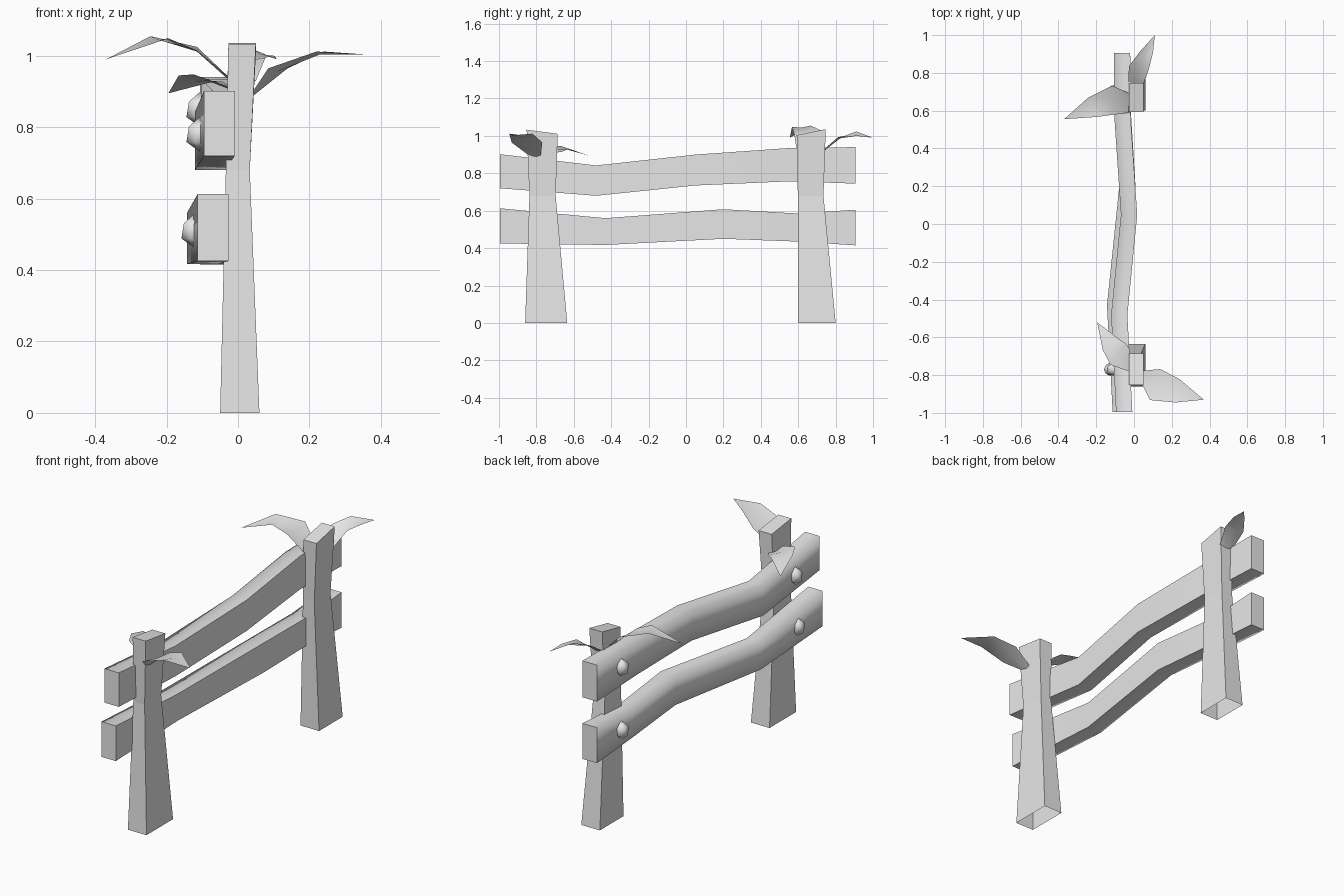
import bpy, bmesh
from mathutils import Vector

cube = bpy.data.objects.get("Cube")
if cube:
    bpy.data.objects.remove(cube, do_unlink=True)

grey = bpy.data.materials.new("plain_grey")
grey.use_nodes = True
COLOUR = (0.8, 0.8, 0.8, 1)
grey.diffuse_color = COLOUR
grey.node_tree.nodes["Principled BSDF"].inputs["Base Color"].default_value = COLOUR


def finish(name, bm, smooth):
    """Turn a bmesh into a named, coloured object."""
    for f in bm.faces:
        f.smooth = smooth
    mesh = bpy.data.meshes.new(name)
    bm.to_mesh(mesh)
    bm.free()
    mesh.materials.append(grey)
    obj = bpy.data.objects.new(name, mesh)
    bpy.context.collection.objects.link(obj)
    return obj


def loft(bm, rings):
    """Bridge rings of four corners; returns the rings of vertices."""
    rows = [[bm.verts.new(p) for p in ring] for ring in rings]
    for a, b in zip(rows, rows[1:]):
        for i in range(4):
            j = (i + 1) % 4
            bm.faces.new((a[i], a[j], b[j], b[i]))
    return rows


# Posts: tapered, slightly waisted, open underneath, slanted top
def post(name, levels, slant):
    bm = bmesh.new()
    rings = []
    for k, (z, x0, x1, y0, y1) in enumerate(levels):
        dz = slant if k == len(levels) - 1 else 0
        rings.append([(x0, y0, z - dz), (x1, y0, z - dz), (x1, y1, z + dz), (x0, y1, z + dz)])
    rows = loft(bm, rings)
    bm.faces.new(rows[-1])
    finish(name, bm, False)


post("front_post", [(0, -.05, .06, -.86, -.635), (.68, -.034, .033, -.837, -.697),
                    (1.022, -.027, .05, -.852, -.686)], -.011)
post("back_post", [(0, -.05, .06, .6, .8), (.68, -.034, .033, .598, .735),
                   (1.02, -.027, .05, .592, .747)], .016)


# Rails: wavy planks, soft on the outer side, crisp by the posts and ends
def rail(name, stations, half=.043):
    bm = bmesh.new()
    rings = [[(x - half, y, lo), (x - half, y, hi), (x + half, y, hi), (x + half, y, lo)]
             for y, x, lo, hi in stations]
    rows = loft(bm, rings)
    caps = [bm.faces.new(rows[0][::-1]), bm.faces.new(rows[-1])]
    bmesh.ops.recalc_face_normals(bm, faces=bm.faces)
    for f in caps:
        for e in f.edges:
            e.smooth = False
    for a, b in zip(rows, rows[1:]):
        for i in (2, 3):
            bm.edges.get((a[i], b[i])).smooth = False
    finish(name, bm, True)


rail("upper_rail", [(-.995, -.052, .72, .902), (-.48, -.078, .68, .842), (.05, -.026, .735, .9),
                    (.55, -.06, .757, .935), (.905, -.063, .745, .94)])
rail("lower_rail", [(-.995, -.07, .425, .613), (-.43, -.1, .417, .56), (.2, -.035, .45, .608),
                    (.6, -.06, .435, .585), (.905, -.063, .415, .605)])


# Round pegs on the outer face of the rails
def peg(name, x, y, z):
    bm = bmesh.new()
    bmesh.ops.create_icosphere(bm, subdivisions=1, radius=.048)
    bmesh.ops.scale(bm, vec=(.85, .8, 1), verts=bm.verts)
    bmesh.ops.translate(bm, vec=(x, y, z), verts=bm.verts)
    finish(name, bm, True)


for name, x, y, z in [("front_upper_peg", -.108, -.77, .78), ("back_upper_peg", -.108, .7, .85),
                      ("front_lower_peg", -.122, -.77, .51), ("back_lower_peg", -.108, .7, .515)]:
    peg(name, x, y, z)


# Leaves: thin curved blades given by centre points and half-width vectors
def leaf(name, stations, tip):
    bm = bmesh.new()
    rows = []
    for centre, side in stations:
        c, s = Vector(centre), Vector(side)
        rows.append([bm.verts.new(p) for p in (c - s, c + Vector((0, 0, -.008)), c + s)])
    end = bm.verts.new(tip)
    for a, b in zip(rows, rows[1:]):
        for i in (0, 1):
            bm.faces.new((a[i], a[i + 1], b[i + 1], b[i]))
    for i in (0, 1):
        bm.faces.new((rows[-1][i], rows[-1][i + 1], end))
    bmesh.ops.recalc_face_normals(bm, faces=bm.faces)
    if sum(f.normal.z for f in bm.faces) < 0:
        bmesh.ops.reverse_faces(bm, faces=bm.faces)
    finish(name, bm, True)


leaf("back_outer_leaf", [((-.02, .64, .935), (0, .05, 0)), ((-.115, .655, 1.02), (0, .077, .005)),
                         ((-.22, .617, 1.052), (-.025, .05, .003))], (-.37, .555, .99))
leaf("back_end_leaf", [((.01, .74, .93), (.04, 0, 0)), ((.025, .825, .995), (.052, -.01, 0)),
                       ((.065, .91, 1.012), (.036, 0, -.012))], (.11, 1, .99))
leaf("front_inner_leaf", [((.035, -.805, .89), (0, .027, 0)), ((.112, -.85, .965), (.027, .082, 0)),
                          ((.23, -.883, 1.012), (.01, .062, 0))], (.37, -.93, 1.003))
leaf("front_outer_leaf", [((-.025, -.722, .915), (.005, .057, 0)), ((-.085, -.688, .938), (.04, .057, -.01)),
                          ((-.123, -.637, .935), (.043, .028, -.01))], (-.195, -.52, .895))
